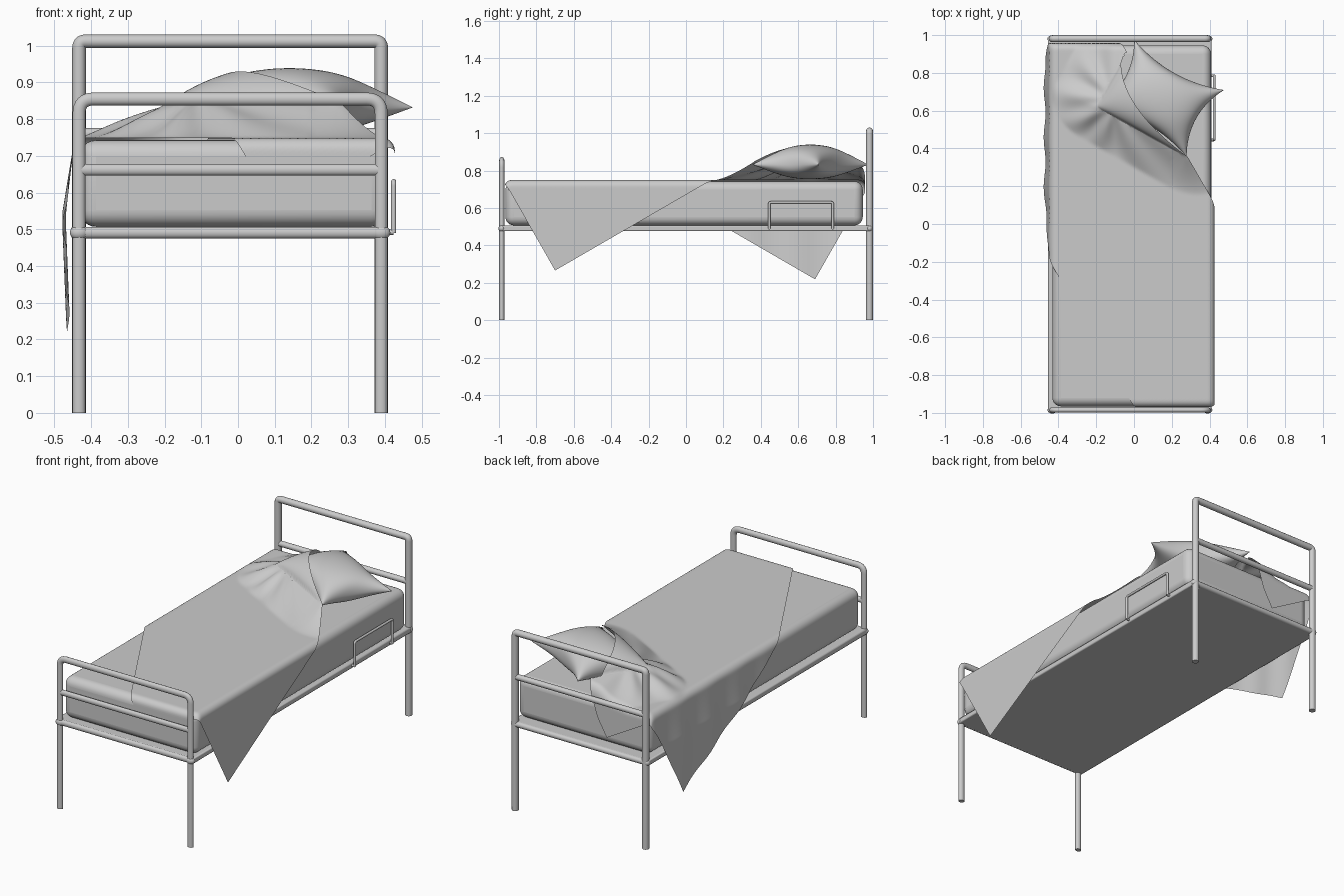
import bpy, math
from mathutils import Vector, Matrix

if "Cube" in bpy.data.objects:
    bpy.data.objects.remove(bpy.data.objects["Cube"])

XL, XR = -0.433, 0.390          # post centres
XM = (XL + XR) / 2


def finish(ob, angle=40):
    bpy.ops.object.select_all(action='DESELECT')
    ob.select_set(True)
    bpy.context.view_layer.objects.active = ob
    bpy.ops.object.shade_smooth_by_angle(angle=math.radians(angle))
    return ob


def mesh_object(name, verts, faces):
    me = bpy.data.meshes.new(name)
    me.from_pydata(verts, [], faces)
    ob = bpy.data.objects.new(name, me)
    bpy.context.collection.objects.link(ob)
    return ob


def grid_faces(nu, nv, off=0, flip=False):
    fs = []
    for j in range(nv):
        for i in range(nu):
            a = off + j * (nu + 1) + i
            f = (a, a + 1, a + nu + 2, a + nu + 1)
            fs.append(f[::-1] if flip else f)
    return fs


def tube(name, pts, r, fillet=0.0, squash=1.0):
    """Round tube along a path with filleted corners, flattened in y by squash."""
    pts = [Vector(p) for p in pts]
    path = [pts[0]]
    for a, b, c in zip(pts, pts[1:], pts[2:]):
        p, q = b + (a - b).normalized() * fillet, b + (c - b).normalized() * fillet
        for k in range(9):
            t = k / 8
            path.append(p * (1 - t) ** 2 + b * 2 * t * (1 - t) + q * t * t)
    path.append(pts[-1])
    cu = bpy.data.curves.new(name, 'CURVE')
    cu.dimensions = '3D'
    cu.bevel_depth, cu.bevel_resolution, cu.use_fill_caps = r, 4, True
    sp = cu.splines.new('POLY')
    sp.points.add(len(path) - 1)
    y0 = pts[0].y
    for s, p in zip(sp.points, path):
        s.co = (p.x, (p.y - y0), p.z, 1)
    ob = bpy.data.objects.new(name, cu)
    ob.location.y, ob.scale.y = y0, squash
    bpy.context.collection.objects.link(ob)
    bpy.ops.object.select_all(action='DESELECT')
    ob.select_set(True)
    bpy.context.view_layer.objects.active = ob
    bpy.ops.object.convert(target='MESH')
    return finish(bpy.context.object)


def box(name, x0, x1, y0, y1, z0, z1, bevel, seg):
    bpy.ops.mesh.primitive_cube_add(size=1, location=((x0 + x1) / 2, (y0 + y1) / 2, (z0 + z1) / 2))
    ob = bpy.context.object
    ob.name = name
    ob.data.transform(Matrix.Diagonal((x1 - x0, y1 - y0, z1 - z0, 1)))
    m = ob.modifiers.new('round', 'BEVEL')
    m.width, m.segments = bevel, seg
    return finish(ob)


# Head and foot tube frames with rails and joint knobs
for end, y, top, mid, r, fil, sq in (('head', 0.981, 1.012, 0.76, 0.0185, 0.018, 1.0),
                                     ('foot', -0.985, 0.855, 0.662, 0.0175, 0.04, 0.8)):
    tube(end + '_frame', [(XL, y, 0), (XL, y, top), (XR, y, top), (XR, y, 0)], r, fil, sq)
    tube(end + '_middle_rail', [(XL, y, mid), (XR, y, mid)], 0.016, 0, sq)
    tube(end + '_lower_rail', [(XL, y, 0.491), (XR, y, 0.491)], 0.016, 0, sq)
    for side, x in (('left', XL), ('right', XR)):
        bpy.ops.mesh.primitive_uv_sphere_add(segments=20, ring_count=12, radius=0.025, location=(x, y, 0.491))
        ob = bpy.context.object
        ob.name = f'{end}_{side}_joint'
        ob.scale = (1, 0.72, 0.8)
        finish(ob)

# Bed base plate and mattress
box('bed_base', -0.455, 0.41, -0.985, 0.985, 0.476, 0.507, 0.006, 2)
box('mattress', -0.432, 0.408, -0.965, 0.945, 0.507, 0.743, 0.045, 6)

# Side grab handle
tube('side_handle', [(0.424, 0.445, 0.49), (0.424, 0.445, 0.63), (0.424, 0.785, 0.63), (0.424, 0.785, 0.49)],
     0.007, 0.012)
for y in (0.445, 0.785):
    tube('handle_bracket', [(0.405, y, 0.492), (0.424, y, 0.492)], 0.007)

# Pillow: two inflated sheets with pinched sides and pointed corners
PC, PA, PB, PZ = Vector((0.14, 0.665)), 0.272, 0.203, 0.832
ax, bx = Vector((0.873, -0.488)), Vector((0.488, 0.873))


def puff(u, v):
    return math.sqrt(max(0, (1 - u * u) * (1 - v * v)))


N = 40
verts, faces = [], []
for side, h in ((0, 0.107), (1, -0.078)):
    for j in range(N + 1):
        for i in range(N + 1):
            u = math.sin((i / N - 0.5) * math.pi)
            v = math.sin((j / N - 0.5) * math.pi)
            a = PA * u - 0.055 * (1 - v * v) * u ** 3
            b = PB * v - 0.05 * (1 - u * u) * v ** 3
            p = PC + ax * a + bx * b
            crease = 1 + 0.05 * math.cos(6 * v) * u ** 4 + 0.05 * math.cos(7 * u) * v ** 4
            verts.append((p.x, p.y, PZ + h * puff(u, v) * crease))
    faces += grid_faces(N, N, side * (N + 1) ** 2, side == 1)
pillow = mesh_object('pillow', verts, faces)
w = pillow.modifiers.new('seam', 'WELD')
w.merge_threshold = 0.0005
finish(pillow, 60)

# Blanket: a flat rectangle turned on the bed, folded over each edge, lifted by the pillow
P0, U, V = Vector((0.105, -1.15)), Vector((0.79, 0.45)), Vector((-1.065, 1.84))
R, TOP = 0.035, 0.749


def fold(s):
    """Distance past the bend start -> (outward, downward)."""
    if s <= 0:
        return 0, 0
    if s < R * math.pi / 2:
        return R * math.sin(s / R), R * (1 - math.cos(s / R))
    return R, R + s - R * math.pi / 2


def wrap(c, lo, hi):
    core = min(max(c, lo + R), hi - R)
    out, down = fold(abs(c - core))
    return core + math.copysign(out, c - core), down


def tent(p):
    d = p - PC
    a, b = d.dot(ax), d.dot(bx)
    da, db = max(0, abs(a) - PA), max(0, abs(b) - PB)
    dist = math.hypot(da, db * 1.35)
    t = max(0, 1 - dist / 0.25)
    return a / PA, b / PB, t


def drape(p):
    x, y = p
    u, v, t = tent(p)
    x -= 0.12 * t ** 2 * (puff(u, v) if abs(u) < 1 and abs(v) < 1 else 0)
    x, dx = wrap(x, -0.445, 0.427)
    y, dy = wrap(y, -0.969, 0.957)
    down = dx + dy
    u, v, t = tent(Vector((x, y)))
    lift = (PZ + 0.01 - TOP) * t ** 1.4
    if abs(u) < 1 and abs(v) < 1:
        lift += 0.107 * puff(u, v)
    # folds radiating from the covered pillow corner
    ang = math.atan2(y - 0.65, x + 0.1)
    lift += 0.009 * (1 + math.sin(ang * 9)) * 4 * t * (1 - t) * (x < 0.2)
    lift *= max(0, 1 - down / 0.1)
    if x < -0.41:
        x -= 0.028 * min(1, dx / 0.2) - 0.04 * max(0, dx - 0.25)
        x += 0.005 * math.sin(y * 24) * min(1, dx / 0.2)
    return x, y, TOP - down + lift


NU, NV = 90, 200
verts = [drape(P0 + U * (i / NU) + V * (j / NV)) for j in range(NV + 1) for i in range(NU + 1)]
finish(mesh_object('blanket', verts, grid_faces(NU, NV)), 70)
